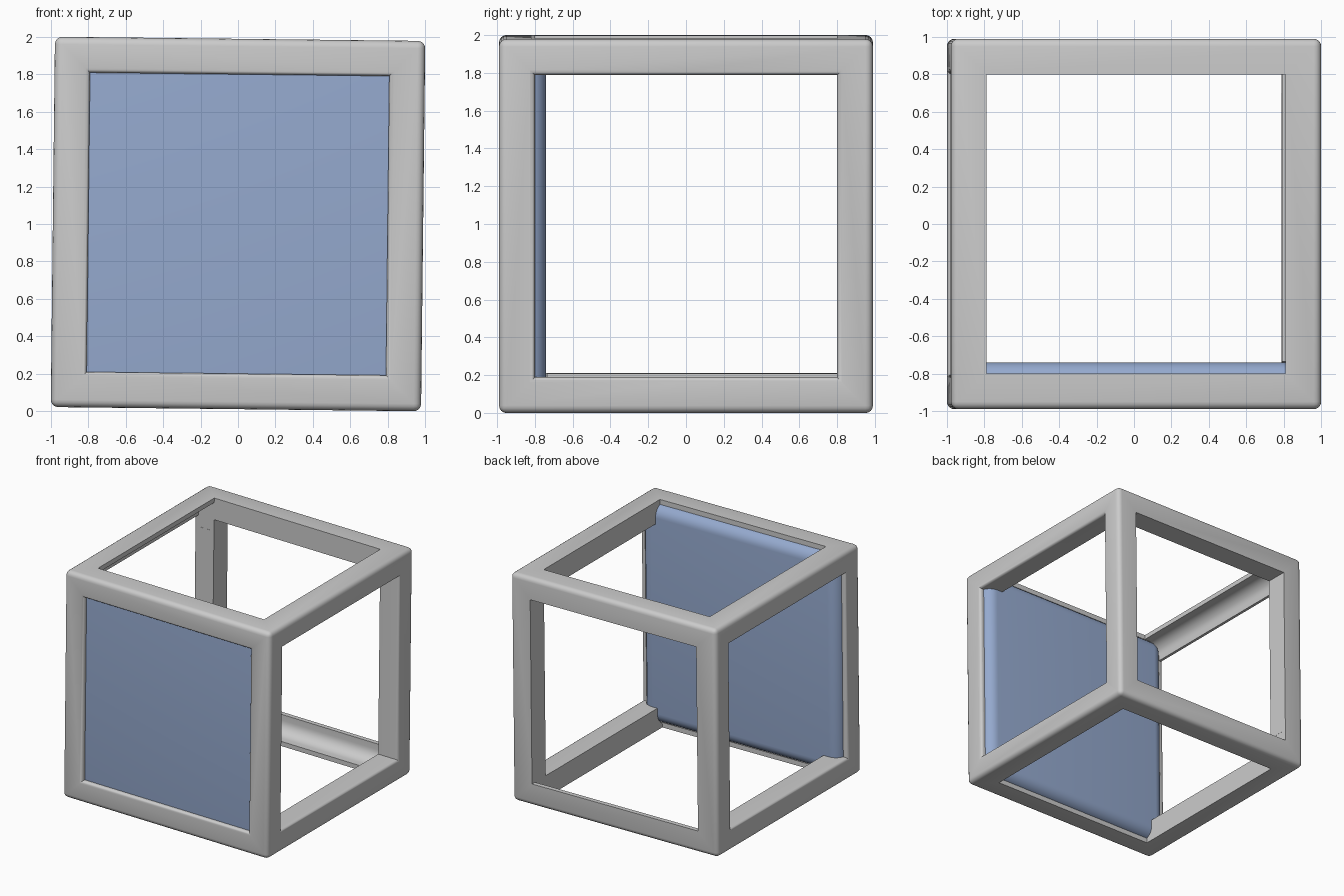
import bpy, bmesh, math
from mathutils import Vector, Matrix

if "Cube" in bpy.data.objects:
    bpy.data.objects.remove(bpy.data.objects["Cube"])

S, H, LIP, R = 0.99, 0.80, 0.95, 0.10   # outer half size, opening half size, pocket reach, fillet
TILT = math.radians(0.65)

def finish(bm, name):
    bmesh.ops.recalc_face_normals(bm, faces=bm.faces)
    me = bpy.data.meshes.new(name)
    bm.to_mesh(me)
    bm.free()
    ob = bpy.data.objects.new(name, me)
    bpy.context.collection.objects.link(ob)
    return ob

def box(name, lo, hi, bevel=0.0, segs=4):
    bm = bmesh.new()
    bmesh.ops.create_cube(bm, size=1)
    lo, hi = Vector(lo), Vector(hi)
    for v in bm.verts:
        v.co = Vector(((v.co[i] + 0.5) * (hi[i] - lo[i]) + lo[i]) for i in range(3))
    if bevel:
        bmesh.ops.bevel(bm, geom=bm.edges[:], offset=bevel, segments=segs, profile=0.5, affect='EDGES')
    return finish(bm, name)

def groove(name, to_world):
    # prism along the bar with one rounded corner; u = outward, w = outward
    c = LIP - R
    pts = [(0.7, 0.7), (LIP, 0.7)]
    pts += [(c + R * math.cos(a), c + R * math.sin(a)) for a in [math.pi / 2 * i / 8 for i in range(9)]]
    pts += [(0.7, LIP)]
    bm = bmesh.new()
    ends = [[bm.verts.new(to_world(u, t, w)) for u, w in pts] for t in (-0.801, 0.801)]
    n = len(pts)
    for e in ends:
        bm.faces.new(e)
    for i in range(n):
        j = (i + 1) % n
        bm.faces.new((ends[0][i], ends[0][j], ends[1][j], ends[1][i]))
    return finish(bm, name)

def rounded_rim(name, angle):
    # flared square plug that rounds the rim of the front opening, turned about z
    r = 0.025
    rings = [(H - 0.0005, -S + 0.06)]
    rings += [(H + r * (1 - math.cos(a)), -S + r * (1 - math.sin(a))) for a in [math.pi / 2 * i / 4 for i in range(5)]]
    rings += [(H + r, -S - 0.05)]
    bm = bmesh.new()
    loops = [[bm.verts.new((x * h, y, z * h)) for x, z in ((-1, -1), (1, -1), (1, 1), (-1, 1))] for h, y in rings]
    bm.faces.new(loops[0])
    bm.faces.new(loops[-1])
    for a, b in zip(loops, loops[1:]):
        for i in range(4):
            j = (i + 1) % 4
            bm.faces.new((a[i], a[j], b[j], b[i]))
    bmesh.ops.rotate(bm, verts=bm.verts, matrix=Matrix.Rotation(angle, 3, 'Z'))
    return finish(bm, name)

def cut(ob, cutter):
    cutter.hide_render = True
    m = ob.modifiers.new("cut", 'BOOLEAN')
    m.operation, m.solver, m.object = 'DIFFERENCE', 'EXACT', cutter
    bpy.context.view_layer.objects.active = ob
    bpy.ops.object.modifier_apply(modifier=m.name)
    bpy.data.objects.remove(cutter)

# cube frame: rounded block with a square opening through each axis
frame = box("cube_frame", (-S,) * 3, (S,) * 3, 0.04)
for axis in range(3):
    half = [H] * 3
    half[axis] = 1.2
    cut(frame, box("opening_cutter", [-h for h in half], half))

# softened rims on the front, right and left openings
for ang in (0, math.pi / 2, -math.pi / 2):
    cut(frame, rounded_rim("rim_cutter", ang))

# front pocket for the panel, and hollowed upper left and lower back bars
lo, hi = Vector((-LIP, -LIP, -LIP)), Vector((LIP, -0.74, LIP))
g = Vector((0.004,) * 3)
cut(frame, box("pocket_cutter", lo - g, hi + g, R, 8))
cut(frame, groove("left_groove_cutter", lambda u, t, w: (-u, t, w)))
cut(frame, groove("back_groove_cutter", lambda u, t, w: (t, u, -w)))

# front panel
panel = box("front_panel", lo, hi, R, 8)
mat = bpy.data.materials.new("panel_blue")
mat.diffuse_color = (0.30, 0.40, 0.62, 1)
mat.use_nodes = True
mat.node_tree.nodes["Principled BSDF"].inputs["Base Color"].default_value = mat.diffuse_color
panel.data.materials.append(mat)

# slight tilt, smooth shading
for ob in (frame, panel):
    ob.location = (0, 0, 1)
    ob.rotation_euler = (0, TILT, 0)
    bpy.ops.object.select_all(action='DESELECT')
    ob.select_set(True)
    bpy.context.view_layer.objects.active = ob
    bpy.ops.object.shade_smooth_by_angle(angle=math.radians(30))
